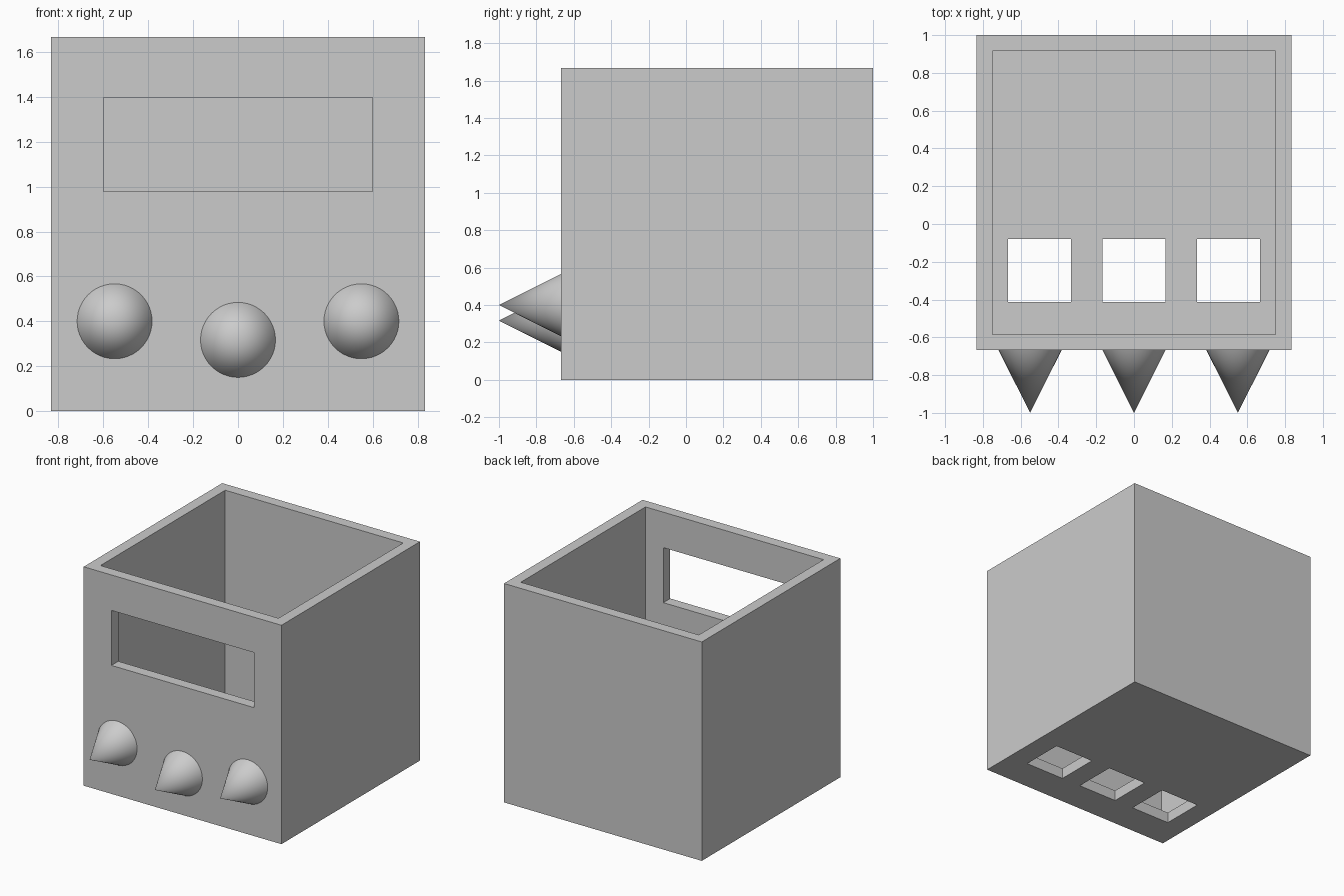
import bpy
import bmesh
from math import radians
from mathutils import Matrix, Vector

if "Cube" in bpy.data.objects:
    bpy.data.objects.remove(bpy.data.objects["Cube"], do_unlink=True)

grey = bpy.data.materials.new("plain_grey")
grey.use_nodes = True
colour = (0.6, 0.6, 0.6, 1)
grey.diffuse_color = colour
grey.node_tree.nodes["Principled BSDF"].inputs["Base Color"].default_value = colour

HALF, FRONT, BACK, TOP, WALL = 0.833, -0.667, 1.0, 1.667, 0.083


def add_object(name, bm):
    mesh = bpy.data.meshes.new(name)
    bm.to_mesh(mesh)
    bm.free()
    mesh.materials.append(grey)
    obj = bpy.data.objects.new(name, mesh)
    bpy.context.collection.objects.link(obj)
    return obj


def box(name, low, high):
    low, high = Vector(low), Vector(high)
    bm = bmesh.new()
    bmesh.ops.create_cube(bm, size=1, matrix=Matrix.Translation((low + high) / 2)
                          @ Matrix.Diagonal((*(high - low), 1)))
    return add_object(name, bm)


# Open-topped case
case = box("case", (-HALF, FRONT, 0), (HALF, BACK, TOP))

# Cavity, front window and three square floor holes
cutters = [
    box("cavity_cutter", (WALL - HALF, FRONT + WALL, WALL), (HALF - WALL, BACK - WALL, 2)),
    box("window_cutter", (-0.6, FRONT - 0.1, 0.978), (0.6, FRONT + 0.2, 1.397)),
]
for x in (-0.5, 0, 0.5):
    cutters.append(box("floor_hole_cutter", (x - 0.167, -0.413, -0.1), (x + 0.167, -0.08, 0.2)))

for cutter in cutters:
    cut = case.modifiers.new("cut", "BOOLEAN")
    cut.operation = "DIFFERENCE"
    cut.solver = "EXACT"
    cut.object = cutter

# Bake the cuts, then drop the cutters
bpy.context.view_layer.objects.active = case
for cut in list(case.modifiers):
    bpy.ops.object.modifier_apply(modifier=cut.name)
for cutter in cutters:
    bpy.data.objects.remove(cutter, do_unlink=True)

# Pointed cones on the front
for name, x, z in (("right_cone", -0.55, 0.4), ("middle_cone", 0, 0.317), ("left_cone", 0.55, 0.4)):
    bm = bmesh.new()
    bmesh.ops.create_cone(bm, cap_ends=True, segments=48, radius1=0.167, radius2=0, depth=0.333,
                          matrix=Matrix.Translation((x, FRONT - 0.1665, z))
                          @ Matrix.Rotation(radians(90), 4, "X"))
    cone = add_object(name, bm)
    bpy.ops.object.select_all(action="DESELECT")
    cone.select_set(True)
    bpy.context.view_layer.objects.active = cone
    bpy.ops.object.shade_smooth_by_angle(angle=radians(30))
